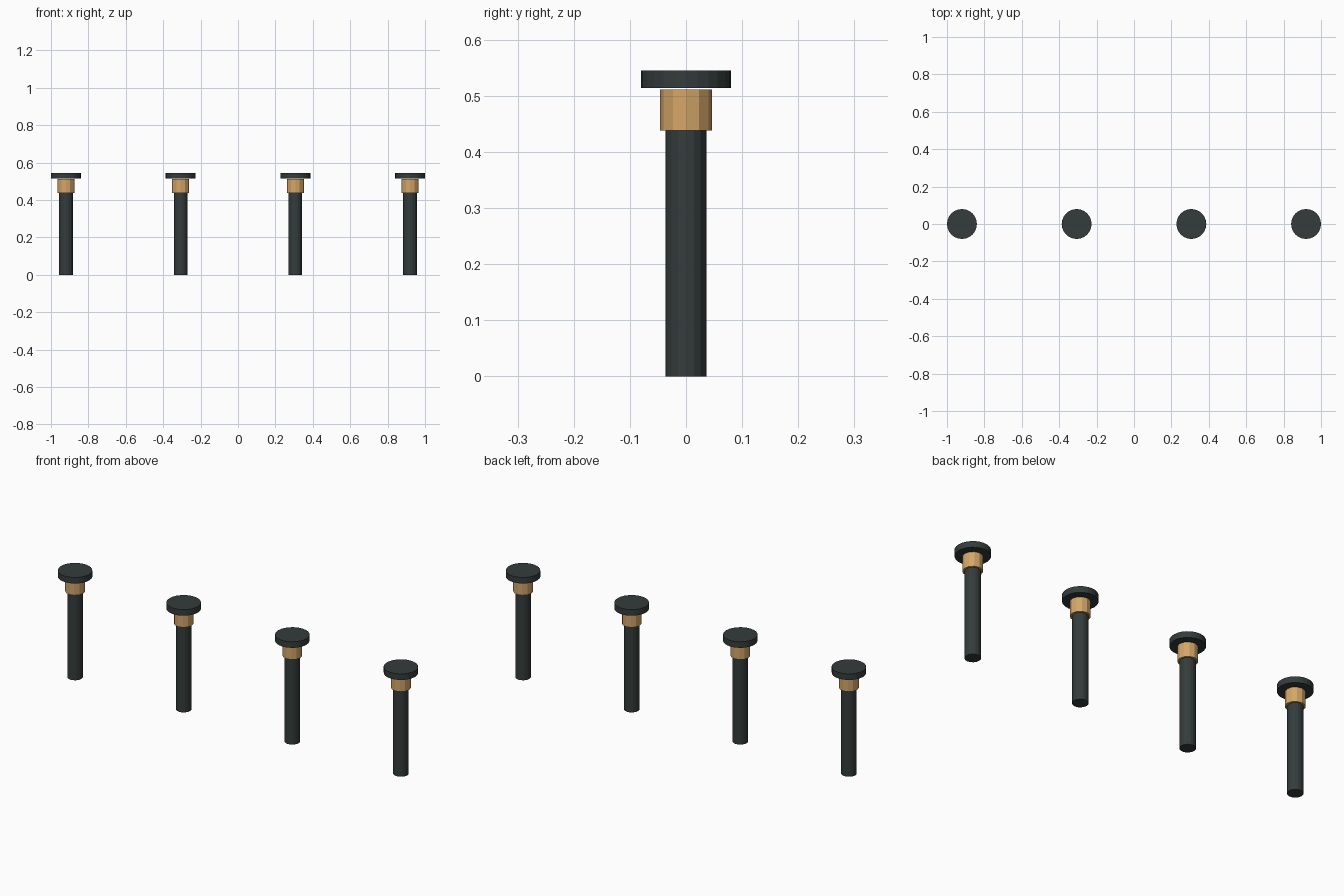
import bpy

cube = bpy.data.objects.get("Cube")
if cube:
    bpy.data.objects.remove(cube, do_unlink=True)


def make_material(name, rgb):
    mat = bpy.data.materials.new(name)
    mat.use_nodes = True
    color = (*rgb, 1.0)
    mat.diffuse_color = color
    mat.node_tree.nodes["Principled BSDF"].inputs["Base Color"].default_value = color
    return mat


dark_metal = make_material("dark_metal", (0.034, 0.045, 0.044))
warm_glow = make_material("warm_glow", (0.66, 0.38, 0.14))


def cylinder(name, x, radius, bottom, top, sides, mat):
    bpy.ops.mesh.primitive_cylinder_add(
        vertices=sides, radius=radius, depth=top - bottom,
        location=(x, 0, (bottom + top) / 2))
    obj = bpy.context.object
    obj.name = name
    obj.data.materials.append(mat)
    return obj


# Four bollard lights in an evenly spaced row
COUNT = 4
SPACING = 0.6133
for i in range(COUNT):
    x = (i - (COUNT - 1) / 2) * SPACING
    # Post, glowing lamp band, and the cap floating just above it
    cylinder(f"post_{i + 1}", x, 0.0365, 0.0, 0.438, 16, dark_metal)
    cylinder(f"lamp_{i + 1}", x, 0.046, 0.438, 0.511, 12, warm_glow)
    cylinder(f"cap_{i + 1}", x, 0.08, 0.514, 0.545, 24, dark_metal)
